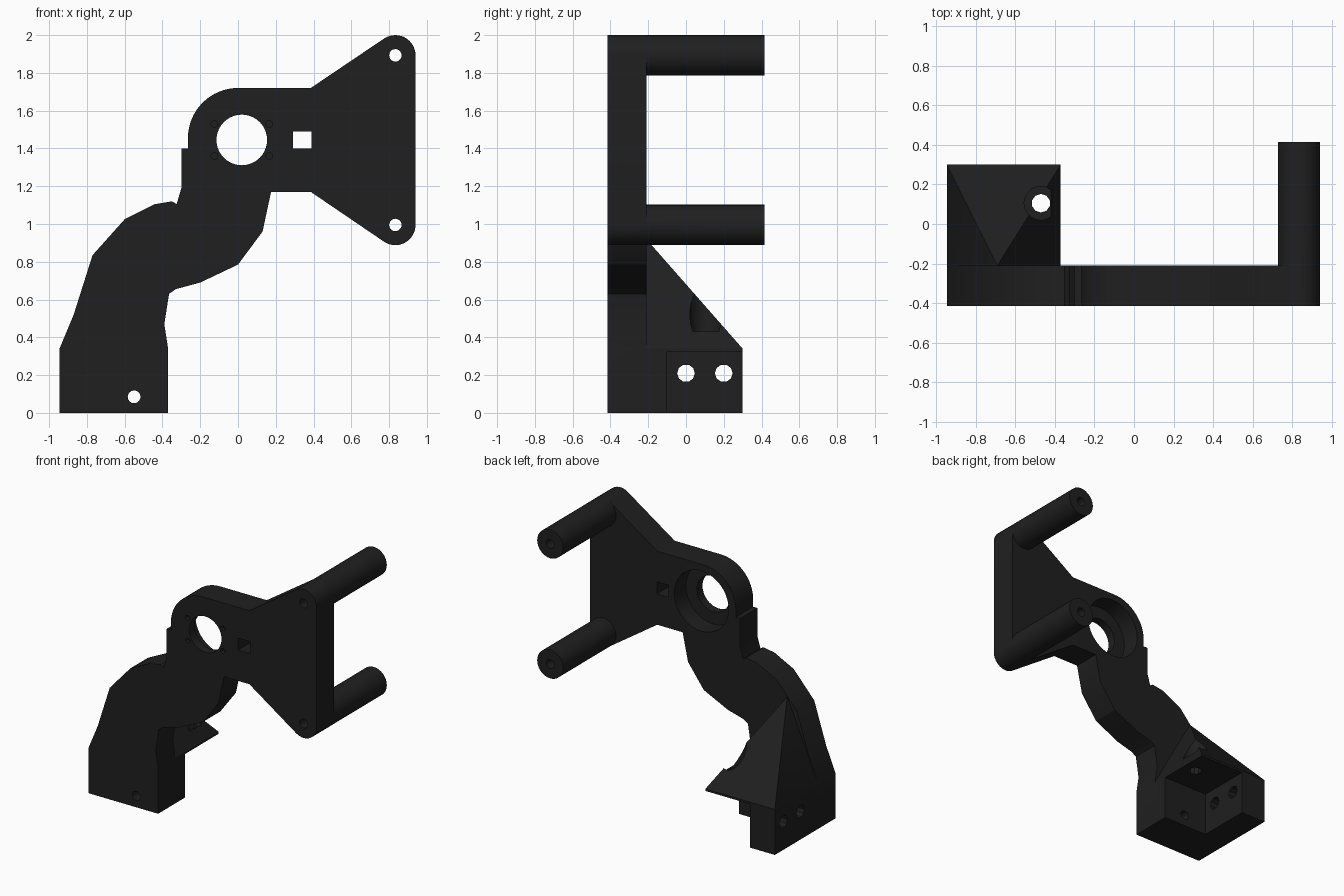
import bpy, bmesh
from math import cos, sin, pi, radians
from mathutils import Matrix

if "Cube" in bpy.data.objects:
    bpy.data.objects.remove(bpy.data.objects["Cube"])

FRONT, PLATE_BACK, BACK = -0.415, -0.21, 0.415


def make(name, bm):
    bmesh.ops.recalc_face_normals(bm, faces=bm.faces)
    me = bpy.data.meshes.new(name)
    bm.to_mesh(me)
    bm.free()
    ob = bpy.data.objects.new(name, me)
    bpy.context.collection.objects.link(ob)
    return ob


def extrude_y(name, pts, y0, y1):
    bm = bmesh.new()
    f = bm.faces.new([bm.verts.new((x, y0, z)) for x, z in pts])
    g = bmesh.ops.extrude_face_region(bm, geom=[f])
    for v in g["geom"]:
        if isinstance(v, bmesh.types.BMVert):
            v.co.y = y1
    return make(name, bm)


def cyl(name, axis, centre, r, depth, n=32):
    rot = {"x": Matrix.Rotation(pi / 2, 4, "Y"),
           "y": Matrix.Rotation(pi / 2, 4, "X"),
           "z": Matrix.Identity(4)}[axis]
    bm = bmesh.new()
    bmesh.ops.create_cone(bm, cap_ends=True, segments=n, radius1=r, radius2=r,
                          depth=depth, matrix=Matrix.Translation(centre) @ rot)
    return make(name, bm)


def box(name, lo, hi):
    return extrude_y(name, [(lo[0], lo[2]), (hi[0], lo[2]), (hi[0], hi[2]), (lo[0], hi[2])],
                     lo[1], hi[1])


def combine(target, tool, op="DIFFERENCE"):
    tool.hide_render = True
    m = target.modifiers.new(op, "BOOLEAN")
    m.operation, m.object, m.solver = op, tool, "EXACT"
    bpy.context.view_layer.objects.active = target
    bpy.ops.object.modifier_apply(modifier=m.name)
    bpy.data.objects.remove(tool)


def arc(cx, cz, r, a0, a1, n):
    return [(cx + r * cos(radians(a0 + (a1 - a0) * i / n)),
             cz + r * sin(radians(a0 + (a1 - a0) * i / n))) for i in range(n + 1)]


# curved arm plate with the triangular head
outline = [(-0.945, 0), (-0.37, 0), (-0.37, 0.34), (-0.39, 0.47), (-0.365, 0.63),
           (-0.33, 0.655), (-0.2, 0.69), (0, 0.785), (0.13, 0.96), (0.175, 1.17), (0.385, 1.17)]
outline += arc(0.833, 0.995, 0.107, -124, 0, 10)
outline += arc(0.833, 1.893, 0.107, 0, 124, 10)
outline += [(0.385, 1.72)] + arc(0.0, 1.455, 0.265, 90, 180, 16)
outline += [(-0.265, 1.4), (-0.3, 1.4), (-0.3, 1.19), (-0.325, 1.105), (-0.35, 1.12),
            (-0.44, 1.105), (-0.6, 1.025), (-0.77, 0.835), (-0.87, 0.52), (-0.945, 0.34)]
arm = extrude_y("bracket_arm", outline, FRONT, PLATE_BACK)

# foot block with a pyramid-shaped brace
bm = bmesh.new()
for x in (-0.945, -0.37):
    for y in (PLATE_BACK, 0.3):
        for z in (0, 0.34):
            bm.verts.new((x, y, z))
bm.verts.new((-0.69, PLATE_BACK, 0.92))
bmesh.ops.convex_hull(bm, input=bm.verts)
combine(arm, make("foot", bm), "UNION")

# two rear posts
for z in (0.995, 1.893):
    combine(arm, cyl("post", "y", (0.833, (PLATE_BACK + BACK) / 2, z), 0.107, BACK - PLATE_BACK), "UNION")
    combine(arm, cyl("post_hole", "y", (0.833, 0, z), 0.033, 2, 20))

# corner notch in the foot and its screw holes
combine(arm, box("notch", (-0.74, -0.1, -0.1), (-0.2, 0.5, 0.325)))
combine(arm, cyl("front_screw", "y", (-0.55, -0.3, 0.085), 0.034, 0.6, 16))
for y in (0.0, 0.2):
    combine(arm, cyl("side_screw", "x", (-0.85, y, 0.21), 0.047, 0.5, 10))
combine(arm, cyl("top_screw", "z", (-0.47, 0.105, 0.5), 0.047, 0.8, 10))
combine(arm, cyl("screw_head", "z", (-0.47, 0.105, 0.68), 0.085, 0.5, 20))

# motor seat: rear recess, through hole, four small screw marks
combine(arm, cyl("recess", "y", (0.02, -0.2, 1.445), 0.225, 0.3, 48))
combine(arm, cyl("bore", "y", (0.02, -0.3, 1.445), 0.134, 0.6, 40))
for sx in (-1, 1):
    for sz in (-1, 1):
        combine(arm, cyl("mark", "y", (0.02 + sx * 0.145, FRONT, 1.445 + sz * 0.085), 0.018, 0.06, 12))

# square window
combine(arm, box("window", (0.29, -0.6, 1.4), (0.388, 0.0, 1.49)))

mat = bpy.data.materials.new("black_plastic")
mat.diffuse_color = (0.014, 0.014, 0.014, 1)
mat.use_nodes = True
mat.node_tree.nodes["Principled BSDF"].inputs["Base Color"].default_value = mat.diffuse_color
arm.data.materials.clear()
arm.data.materials.append(mat)
for p in arm.data.polygons:
    p.material_index = 0
bpy.ops.object.select_all(action="DESELECT")
arm.select_set(True)
bpy.context.view_layer.objects.active = arm
bpy.ops.object.shade_smooth_by_angle(angle=radians(25))
